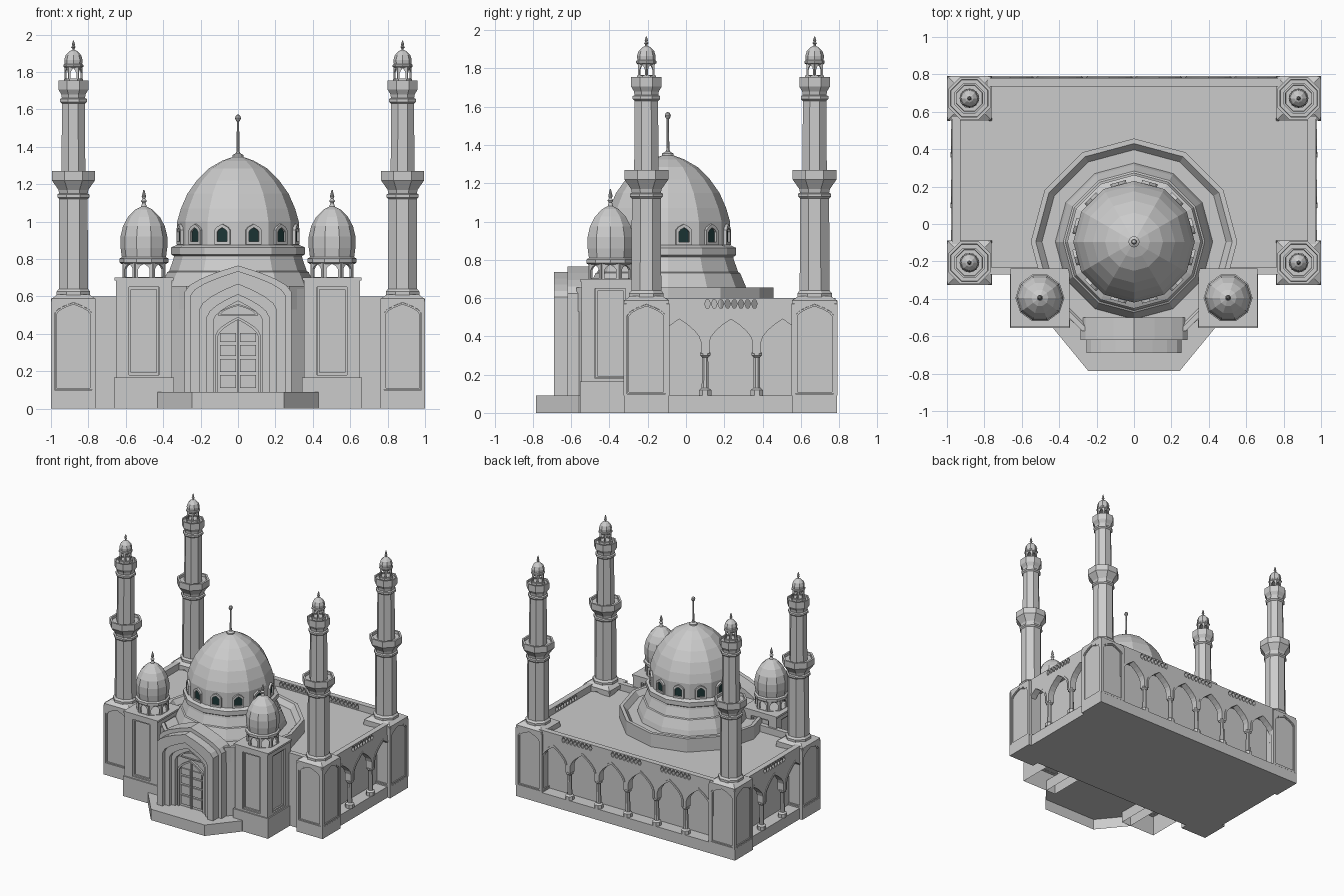
import bpy, bmesh
from math import pi, cos, sin, tan, radians
from mathutils import Matrix, Vector

if "Cube" in bpy.data.objects:
    bpy.data.objects.remove(bpy.data.objects["Cube"])


def material(name, rgb):
    m = bpy.data.materials.new(name)
    m.use_nodes = True
    m.diffuse_color = (*rgb, 1)
    m.node_tree.nodes["Principled BSDF"].inputs["Base Color"].default_value = (*rgb, 1)
    return m


STONE = material("pale_stone", (0.6, 0.6, 0.6))
GLASS = material("dark_glass", (0.012, 0.037, 0.037))


def add(name, mesh, mat=STONE, loc=(0, 0, 0)):
    if not mesh.materials:
        mesh.materials.append(mat)
    ob = bpy.data.objects.new(name, mesh)
    ob.location = loc
    bpy.context.collection.objects.link(ob)
    return ob


def stack(name, rings, open_bottom=False):
    """Mesh through a list of point rings, capped at the top and, unless open, the bottom."""
    bm = bmesh.new()
    rows = [[bm.verts.new(p) for p in ring] for ring in rings]
    n = len(rows[0])
    for a, b in zip(rows, rows[1:]):
        for i in range(n):
            bm.faces.new((a[i], a[(i + 1) % n], b[(i + 1) % n], b[i]))
    bottom = bm.faces.new(rows[0])
    bm.faces.new(rows[-1])
    bmesh.ops.recalc_face_normals(bm, faces=bm.faces)
    if open_bottom:
        bm.faces.remove(bottom)
    mesh = bpy.data.meshes.new(name)
    bm.to_mesh(mesh)
    bm.free()
    return mesh


def turned(name, profile, n, flat_front=False):
    """Turned solid; flat_front measures radii to the faces instead of the corners."""
    rot, k = (pi / n, 1 / cos(pi / n)) if flat_front else (0, 1)
    return stack(name, [[(r * k * cos(rot + 2 * pi * i / n), r * k * sin(rot + 2 * pi * i / n), z)
                         for i in range(n)] for r, z in profile])


def prism(name, pts, z0, z1, open_bottom=False):
    return add(name, stack(name, [[(x, y, z) for x, y in pts] for z in (z0, z1)], open_bottom))


def box(name, x0, x1, y0, y1, z0, z1, open_bottom=False):
    return prism(name, [(x0, y0), (x1, y0), (x1, y1), (x0, y1)], z0, z1, open_bottom)


def rect(hw, z0, z1):
    return [(-hw, z0), (hw, z0), (hw, z1), (-hw, z1)]


def arch(hw, z0, spring, peak, n=4):
    """Pointed arch outline, from right foot to left foot."""
    right = [(hw, z0)] + [(hw * (1 - (i / n) ** 1.7), spring + (peak - spring) * i / n) for i in range(n)]
    return right + [(0, peak)] + [(-x, z) for x, z in reversed(right)]


def plate(name, loops, thick, loc, turn=0, mat=STONE):
    """Upright slab with holes; turn = 0 faces the front, loc is its middle."""
    cu = bpy.data.curves.new(name, 'CURVE')
    cu.dimensions, cu.fill_mode, cu.extrude = '2D', 'BOTH', thick / 2
    for loop in loops:
        sp = cu.splines.new('POLY')
        sp.points.add(len(loop) - 1)
        for p, (x, y) in zip(sp.points, loop):
            p.co = (x, y, 0, 1)
        sp.use_cyclic_u = True
    tmp = bpy.data.objects.new(name + "_outline", cu)
    bpy.context.collection.objects.link(tmp)
    mesh = bpy.data.meshes.new_from_object(tmp.evaluated_get(bpy.context.evaluated_depsgraph_get()))
    bpy.data.objects.remove(tmp)
    mesh.transform(Matrix.Translation(loc) @ Matrix.Rotation(turn, 4, 'Z') @ Matrix.Rotation(pi / 2, 4, 'X'))
    mesh.polygons.foreach_set("use_smooth", [False] * len(mesh.polygons))
    return add(name, mesh, mat)


def lantern(name, n, apothem, z0, z1, centre, thick):
    """Ring of upright panels, each with a pointed opening."""
    hw = apothem * tan(pi / n)
    for k in range(n):
        a = 2 * pi * k / n
        plate(name, [rect(hw, z0, z1), arch(hw * 0.68, z0 + 0.008, z1 - 0.035, z1 - 0.008, 2)], thick,
              (centre[0] + apothem * sin(a), centre[1] - apothem * cos(a), 0), a)


# Plinth, hall and roof
box("plinth", -0.975, 0.975, -0.27, 0.79, 0, 0.09)
box("hall", -0.87, 0.87, -0.25, 0.69, 0.09, 0.53)
box("roof", -0.94, 0.94, -0.25, 0.75, 0.51, 0.545)
box("front_wall", -0.93, 0.93, -0.27, -0.23, 0.09, 0.6)


# Arcades with pierced parapets
def arcade(name, count, pitch, grilles, loc, turn):
    half = count * pitch / 2
    outline = [(-half, 0.6), (-half, 0.31)]
    holes = []
    for i in range(count):
        mid = (i + 0.5) * pitch - half
        bay = [(mid + x, z) for x, z in reversed(arch(pitch / 2 - 0.022, 0.31, 0.37, 0.49))]
        edge = [(mid + x, z) for x, z in arch(pitch / 2 - 0.008, 0.31, 0.375, 0.508)]
        outline += bay
        plate(name + "_arch_trim", [edge + bay], 0.055, loc, turn)
    outline += [(half, 0.31), (half, 0.6)]
    for g in grilles:
        for i in range(8):
            x = g + (i - 3.5) * 0.035
            holes.append([(x - 0.015, 0.57), (x - 0.007, 0.549), (x + 0.007, 0.549),
                          (x + 0.015, 0.57), (x + 0.007, 0.591), (x - 0.007, 0.591)])
    plate(name + "_wall", [outline] + holes, 0.045, loc, turn)
    column = turned(name + "_column", [(0.032, 0.09), (0.032, 0.12), (0.018, 0.13), (0.016, 0.29),
                                       (0.027, 0.3), (0.027, 0.315)], 8, True)
    for i in range(1, count):
        off = Matrix.Rotation(turn, 3, 'Z') @ Vector((i * pitch - half, 0, 0))
        add(name + "_column", column, loc=off + Vector(loc))


arcade("back_arcade", 6, 0.265, (-0.45, 0, 0.45), (0, 0.758, 0), pi)
arcade("left_arcade", 3, 0.27, (0,), (0.95, 0.235, 0), pi / 2)
arcade("right_arcade", 3, 0.27, (0,), (-0.95, 0.235, 0), -pi / 2)

# Corner blocks and minarets
shaft = turned("minaret_shaft", [
    (0.09, 0.6), (0.09, 0.625), (0.078, 0.64), (0.076, 1.12), (0.086, 1.13), (0.086, 1.145), (0.076, 1.15),
    (0.08, 1.17), (0.115, 1.22), (0.115, 1.27), (0.1, 1.27), (0.098, 1.25), (0.064, 1.25), (0.061, 1.63),
    (0.072, 1.64), (0.072, 1.655), (0.062, 1.66), (0.065, 1.68), (0.08, 1.705), (0.08, 1.755), (0.07, 1.755),
    (0.068, 1.742), (0.05, 1.742), (0.05, 1.762)], 8, True)
cap = turned("minaret_cap", [
    (0.044, 1.82), (0.053, 1.828), (0.053, 1.838), (0.047, 1.843), (0.049, 1.865), (0.041, 1.89), (0.022, 1.91),
    (0.006, 1.918), (0.006, 1.925), (0.012, 1.932), (0.006, 1.94), (0.009, 1.946), (0.002, 1.967)], 8)
skirt = turned("block_top", [(0.117, 0.57), (0.117, 0.588), (0.085, 0.61)], 4, True)
for cx in (-0.88, 0.88):
    for cy in (-0.207, 0.672):
        box("corner_base", cx - 0.12, cx + 0.12, cy - 0.118, cy + 0.118, 0, 0.095)
        box("corner_block", cx - 0.105, cx + 0.105, cy - 0.105, cy + 0.105, 0.09, 0.575)
        for k in range(4):
            a = k * pi / 2
            at = (cx + 0.112 * sin(a), cy - 0.112 * cos(a), 0)
            plate("corner_panel_frame",
                  [[(-0.12, 0.09), (0.12, 0.09), (0.12, 0.57), (0.1, 0.588), (-0.1, 0.588), (-0.12, 0.57)],
                   arch(0.1, 0.1, 0.51, 0.568, 3)], 0.014, at, a)
            plate("corner_panel_trim", [arch(0.099, 0.101, 0.51, 0.567, 3), arch(0.09, 0.11, 0.505, 0.557, 3)],
                  0.007, at, a)
        add("block_top", skirt, loc=(cx, cy, 0))
        add("minaret_shaft", shaft, loc=(cx, cy, 0))
        add("minaret_cap", cap, loc=(cx, cy, 0))
        lantern("minaret_lantern", 6, 0.039, 1.758, 1.828, (cx, cy), 0.008)

# Main dome, its drum and low outer ring
DY = -0.095
ring = turned("dome_outer_ring", [(0.552, 0.53), (0.552, 0.655), (0.525, 0.655), (0.492, 0.615)], 12)
for v in ring.vertices:
    v.co.y = max(v.co.y, -0.48)
add("dome_outer_ring", ring, loc=(0, DY, 0))
add("dome_drum", turned("dome_drum", [
    (0.425, 0.6), (0.41, 0.655), (0.378, 0.73), (0.368, 0.735), (0.345, 0.8), (0.342, 0.815), (0.357, 0.825),
    (0.357, 0.862), (0.335, 0.872), (0.325, 0.876)], 12), loc=(0, DY, 0))
add("main_dome", turned("main_dome", [
    (0.325, 0.87), (0.325, 1.0), (0.305, 1.07), (0.27, 1.15), (0.22, 1.22), (0.155, 1.285), (0.085, 1.325),
    (0.03, 1.345), (0.03, 1.355), (0.012, 1.365)], 12), loc=(0, DY, 0))
add("dome_finial", turned("dome_finial", [
    (0.02, 1.35), (0.008, 1.375), (0.006, 1.535), (0.011, 1.54), (0.016, 1.553), (0.011, 1.567),
    (0.003, 1.572)], 8), loc=(0, DY, 0))
for k in range(12):
    a = radians(15 + 30 * k)
    at = lambda d: (d * cos(a), DY + d * sin(a), 0)
    plate("window_frame", [arch(0.043, 0.878, 0.955, 0.987, 2), arch(0.028, 0.893, 0.945, 0.968, 2)],
          0.024, at(0.318), a + pi / 2)
    plate("window_pane", [arch(0.029, 0.892, 0.945, 0.969, 2)], 0.008, at(0.314), a + pi / 2, GLASS)

# Front towers with small domes
turret = turned("turret_dome", [
    (0.118, 0.772), (0.131, 0.782), (0.131, 0.802), (0.118, 0.81), (0.125, 0.86), (0.125, 0.92), (0.112, 0.975),
    (0.085, 1.025), (0.045, 1.065), (0.015, 1.08), (0.009, 1.1), (0.016, 1.11), (0.007, 1.122), (0.012, 1.133),
    (0.003, 1.17)], 10)
for side in (-1, 1):
    cx, cy = side * 0.503, -0.395
    box("tower_base", cx - 0.16, cx + 0.16, cy - 0.16, cy + 0.16, 0, 0.165, True)
    box("tower_core", cx - 0.128, cx + 0.128, cy - 0.128, cy + 0.128, 0.16, 0.69)
    for k in range(4):
        a = k * pi / 2
        plate("tower_facing", [rect(0.15, 0.16, 0.69), rect(0.08, 0.18, 0.65)], 0.02,
              (cx + 0.14 * sin(a), cy - 0.14 * cos(a), 0), a)
        plate("tower_panel_trim", [rect(0.079, 0.181, 0.649), rect(0.068, 0.192, 0.638)], 0.012,
              (cx + 0.134 * sin(a), cy - 0.134 * cos(a), 0), a)
    box("tower_cornice", cx - 0.157, cx + 0.157, cy - 0.157, cy + 0.157, 0.685, 0.7)
    lantern("turret_lantern", 8, 0.108, 0.695, 0.782, (cx, cy), 0.014)
    add("turret_dome", turret, loc=(cx, cy, 0))

# Porch steps (hollow below) and vestibule
prism("porch_slab", [(-0.43, -0.26), (-0.43, -0.56), (-0.245, -0.785), (0.245, -0.785), (0.43, -0.56),
                     (0.43, -0.26)], 0, 0.09, True)
prism("vestibule", [(-0.37, -0.25), (-0.37, -0.49), (-0.27, -0.57), (0.27, -0.57), (0.37, -0.49),
                    (0.37, -0.25)], 0.09, 0.64)


# Stepped portal: outer arch, inner arch, front and back depth
def portal_ring(name, outer, inner, y0, y1):
    plate(name, [arch(*outer) + arch(*inner)[::-1]], y1 - y0, (0, (y0 + y1) / 2, 0))


portal_ring("portal_back_arch", (0.285, 0.09, 0.625, 0.765), (0.21, 0.09, 0.5, 0.66), -0.62, -0.5)
portal_ring("portal_front_arch", (0.255, 0.09, 0.605, 0.735), (0.205, 0.09, 0.53, 0.665), -0.69, -0.62)
portal_ring("portal_middle_arch", (0.215, 0.09, 0.53, 0.67), (0.165, 0.09, 0.49, 0.61), -0.66, -0.58)
portal_ring("portal_inner_arch", (0.17, 0.09, 0.49, 0.615), (0.132, 0.09, 0.47, 0.575), -0.63, -0.58)
plate("portal_backing", [arch(0.21, 0.09, 0.5, 0.66)], 0.09, (0, -0.555, 0))

# Door with two panelled leaves and a fanlight
plate("door_frame", [arch(0.122, 0.09, 0.39, 0.49) + arch(0.108, 0.09, 0.385, 0.475)[::-1]], 0.02, (0, -0.607, 0))
plate("fanlight_frame", [arch(0.105, 0.495, 0.505, 0.56), arch(0.09, 0.502, 0.507, 0.55)], 0.014, (0, -0.605, 0))
for side in (-1, 1):
    for z0, z1 in ((0.11, 0.18), (0.195, 0.265), (0.28, 0.34), (0.355, 0.405)):
        x = side * 0.053
        box("door_panel", x - 0.042, x + 0.042, -0.609, -0.599, z0, z1)
box("door_meeting_strip", -0.005, 0.005, -0.613, -0.599, 0.09, 0.47)
